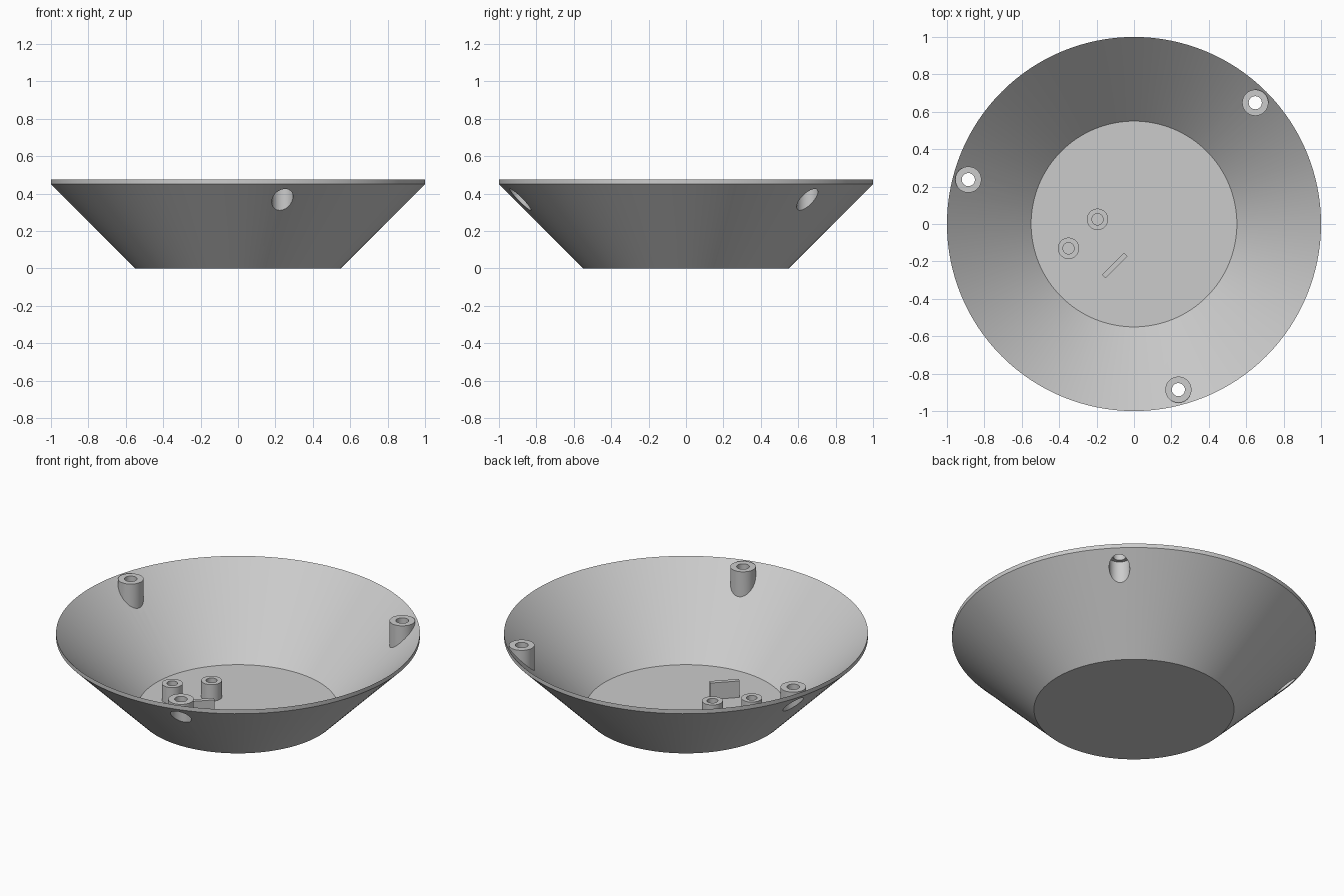
import bpy, bmesh, math
from mathutils import Matrix

cube = bpy.data.objects.get("Cube")
if cube:
    bpy.data.objects.remove(cube, do_unlink=True)

grey = bpy.data.materials.new("light grey")
grey.use_nodes = True
color = (0.6, 0.6, 0.6, 1)
grey.diffuse_color = color
grey.node_tree.nodes["Principled BSDF"].inputs["Base Color"].default_value = color

BASE_R, WALL, TOP = 0.55, 0.025, 0.475


def add_object(name, bm):
    bmesh.ops.recalc_face_normals(bm, faces=bm.faces)
    mesh = bpy.data.meshes.new(name)
    bm.to_mesh(mesh)
    bm.free()
    mesh.materials.append(grey)
    obj = bpy.data.objects.new(name, mesh)
    bpy.context.collection.objects.link(obj)
    return obj


def lathe(name, profile, sides, at=(0, 0), closed=False):
    """Turn an (r, z) profile round z; cap both ends, or close it into a ring."""
    bm = bmesh.new()
    turns = [2 * math.pi * i / sides for i in range(sides)]
    rings = [[bm.verts.new((at[0] + r * math.cos(a), at[1] + r * math.sin(a), z))
              for a in turns] for r, z in profile]
    pairs = list(zip(rings, rings[1:]))
    if closed:
        pairs.append((rings[-1], rings[0]))
    else:
        bm.faces.new(rings[0])
        bm.faces.new(rings[-1])
    for low, high in pairs:
        for i in range(sides):
            j = (i + 1) % sides
            bm.faces.new((low[i], low[j], high[j], high[i]))
    return add_object(name, bm)


def boolean(target, tool, operation):
    mod = target.modifiers.new(operation, 'BOOLEAN')
    mod.object, mod.operation, mod.solver = tool, operation, 'EXACT'
    bpy.context.view_layer.objects.active = target
    bpy.ops.object.modifier_apply(modifier=mod.name)
    bpy.data.objects.remove(tool, do_unlink=True)


def smooth(obj):
    bpy.ops.object.select_all(action='DESELECT')
    obj.select_set(True)
    bpy.context.view_layer.objects.active = obj
    bpy.ops.object.shade_smooth_by_angle(angle=math.radians(30))


# Flared dish with a knife-edge rim
dish = lathe("dish", [(BASE_R, 0), (1, TOP - WALL), (1, TOP), (BASE_R, WALL)], 128)

# Screw bosses under the rim, their lower ends sunk into the sloping wall
spots = [(0.917 * math.cos(math.radians(a)), 0.917 * math.sin(math.radians(a)))
         for a in (45, 165, 285)]
for spot in spots:
    boss = lathe("rim_boss", [(0.07, 0), (0.07, TOP)], 48, spot)
    for v in boss.data.vertices:
        if v.co.z < 0.1:
            v.co.z = math.hypot(v.co.x, v.co.y) - BASE_R + WALL / 2
    boolean(dish, boss, 'UNION')

# Screw holes, counterbored from below
for spot in spots:
    drill = lathe("drill", [(0.057, 0.2), (0.057, 0.44), (0.035, 0.44), (0.035, 0.6)], 48, spot)
    boolean(dish, drill, 'DIFFERENCE')
smooth(dish)

# Hollow posts on the floor
for name, spot in (("inner_post", (-0.195, 0.025)), ("outer_post", (-0.35, -0.13))):
    smooth(lathe(name, [(0.057, 0.015), (0.057, 0.125), (0.03, 0.125), (0.03, 0.015)],
                 48, spot, closed=True))

# Upright plate beside the posts
bm = bmesh.new()
bmesh.ops.create_cube(bm, size=1, matrix=Matrix.Translation((-0.103, -0.222, 0.07))
                      @ Matrix.Rotation(math.radians(45), 4, 'Z')
                      @ Matrix.Diagonal((0.165, 0.026, 0.11, 1)))
add_object("floor_plate", bm)
